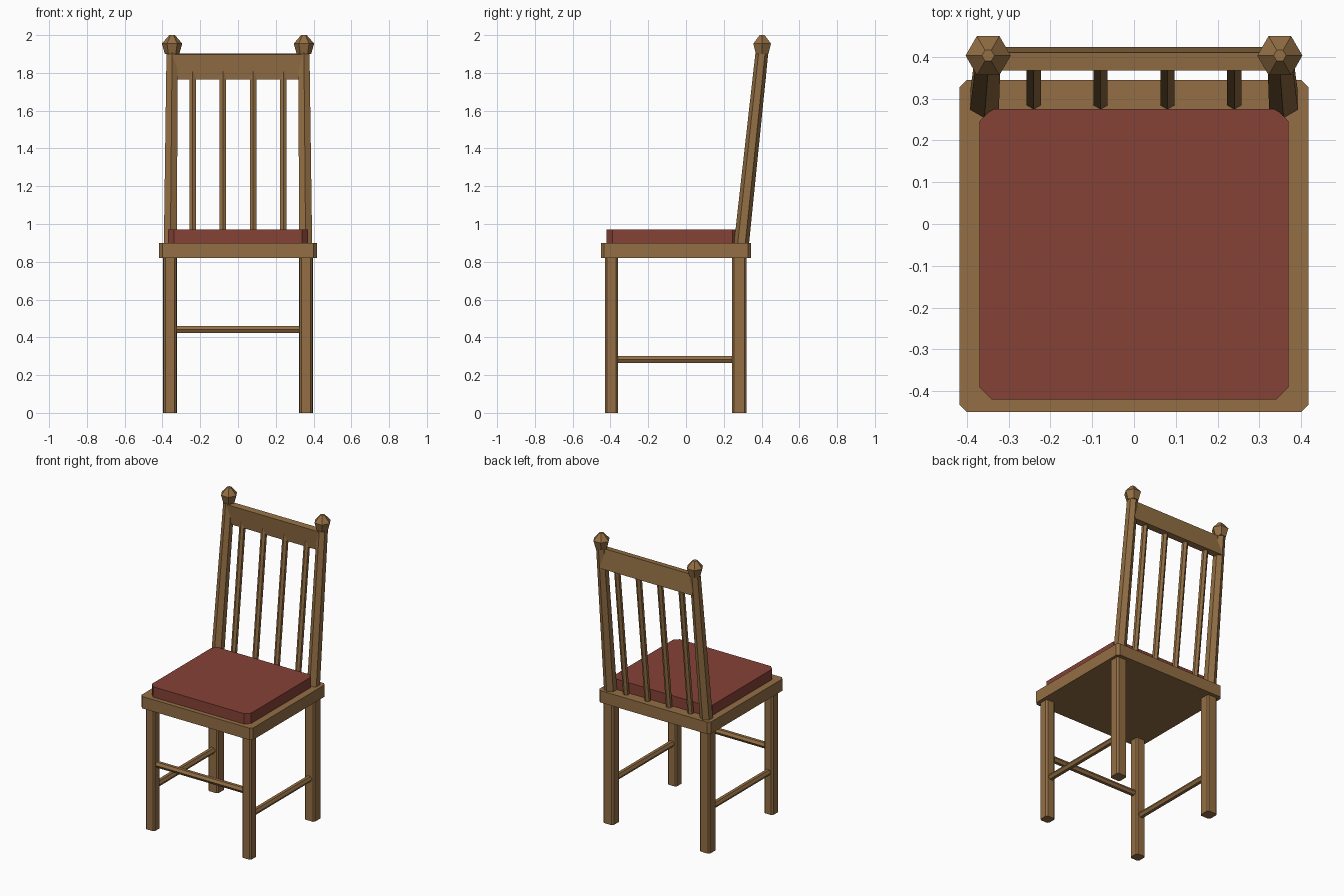
import bpy, bmesh, math
from mathutils import Vector

if "Cube" in bpy.data.objects:
    bpy.data.objects.remove(bpy.data.objects["Cube"])


def material(name, rgb):
    m = bpy.data.materials.new(name)
    m.diffuse_color = (*rgb, 1)
    m.use_nodes = True
    m.node_tree.nodes["Principled BSDF"].inputs["Base Color"].default_value = m.diffuse_color
    return m


WOOD = material("brown wood", (0.292, 0.158, 0.058))
RED = material("red cushion", (0.235, 0.054, 0.038))


def loft(name, rings, mat):
    """Closed flat-faced solid through rings of points."""
    bm = bmesh.new()
    loops = [[bm.verts.new(p) for p in r] for r in rings]
    n = len(loops[0])
    for a, b in zip(loops, loops[1:]):
        for i in range(n):
            j = (i + 1) % n
            bm.faces.new((a[i], a[j], b[j], b[i]))
    bm.faces.new(loops[0][::-1])
    bm.faces.new(loops[-1])
    bmesh.ops.recalc_face_normals(bm, faces=bm.faces[:])
    me = bpy.data.meshes.new(name)
    bm.to_mesh(me)
    bm.free()
    me.materials.append(mat)
    ob = bpy.data.objects.new(name, me)
    bpy.context.collection.objects.link(ob)
    return ob


def block(name, x0, x1, y0, y1, z0, z1, c, mat):
    """Box with chamfered upright corners."""
    out = [(x0 + c, y0), (x1 - c, y0), (x1, y0 + c), (x1, y1 - c),
           (x1 - c, y1), (x0 + c, y1), (x0, y1 - c), (x0, y0 + c)]
    return loft(name, [[(x, y, z) for x, y in out] for z in (z0, z1)], mat)


def hexagon(cx, cy, z, r, turn):
    return [(cx + r * math.cos(turn + i * math.pi / 3),
             cy + r * math.sin(turn + i * math.pi / 3), z) for i in range(6)]


def bar(name, a, b, r):
    """Horizontal hexagonal rod with flat top and bottom."""
    a, b = Vector(a), Vector(b)
    up = Vector((0, 0, 1))
    side = (b - a).normalized().cross(up)
    rings = [[p + side * r * math.cos(i * math.pi / 3) + up * r * math.sin(i * math.pi / 3)
              for i in range(6)] for p in (a, b)]
    return loft(name, rings, WOOD)


# seat and cushion
block("seat", -0.417, 0.417, -0.45, 0.345, 0.82, 0.90, 0.017, WOOD)
block("cushion", -0.37, 0.37, -0.42, 0.275, 0.90, 0.97, 0.03, RED)

for s, side in ((-1, "left"), (1, "right")):
    x = 0.36 * s
    # legs
    for part, y, h in (("front_leg", -0.394, 0.034), ("back_leg", 0.282, 0.038)):
        block(f"{part}_{side}", x - h, x + h, y - h, y + h, 0, 0.825, 0.01, WOOD)
    # side stretchers
    bar(f"side_stretcher_{side}", (x, -0.38, 0.283), (x, 0.27, 0.283), 0.021)
    # leaning back posts
    loft(f"back_post_{side}", [hexagon(0.358 * s, 0.293, 0.89, 0.04, math.pi / 6),
                               hexagon(0.349 * s, 0.402, 1.91, 0.034, math.pi / 6)], WOOD)
    # finials
    loft(f"finial_{side}", [hexagon(0.349 * s, 0.403, z, r, 0)
                            for z, r in ((1.90, 0.038), (1.955, 0.054), (2.0, 0.015))], WOOD)

# front stretcher
bar("front_stretcher", (-0.35, -0.394, 0.441), (0.35, -0.394, 0.441), 0.021)

# back spindles
for i in range(4):
    x = -0.24 + 0.16 * i
    loft(f"spindle_{i + 1}", [hexagon(x, 0.293, 0.89, 0.0195, math.pi / 6),
                              hexagon(x, 0.396, 1.82, 0.0195, math.pi / 6)], WOOD)

# tilted top rail
profile = [(0.381, 1.765), (0.424, 1.769), (0.410, 1.902), (0.367, 1.898)]
loft("top_rail", [[(x, y, z) for y, z in profile] for x in (-0.345, 0.345)], WOOD)
